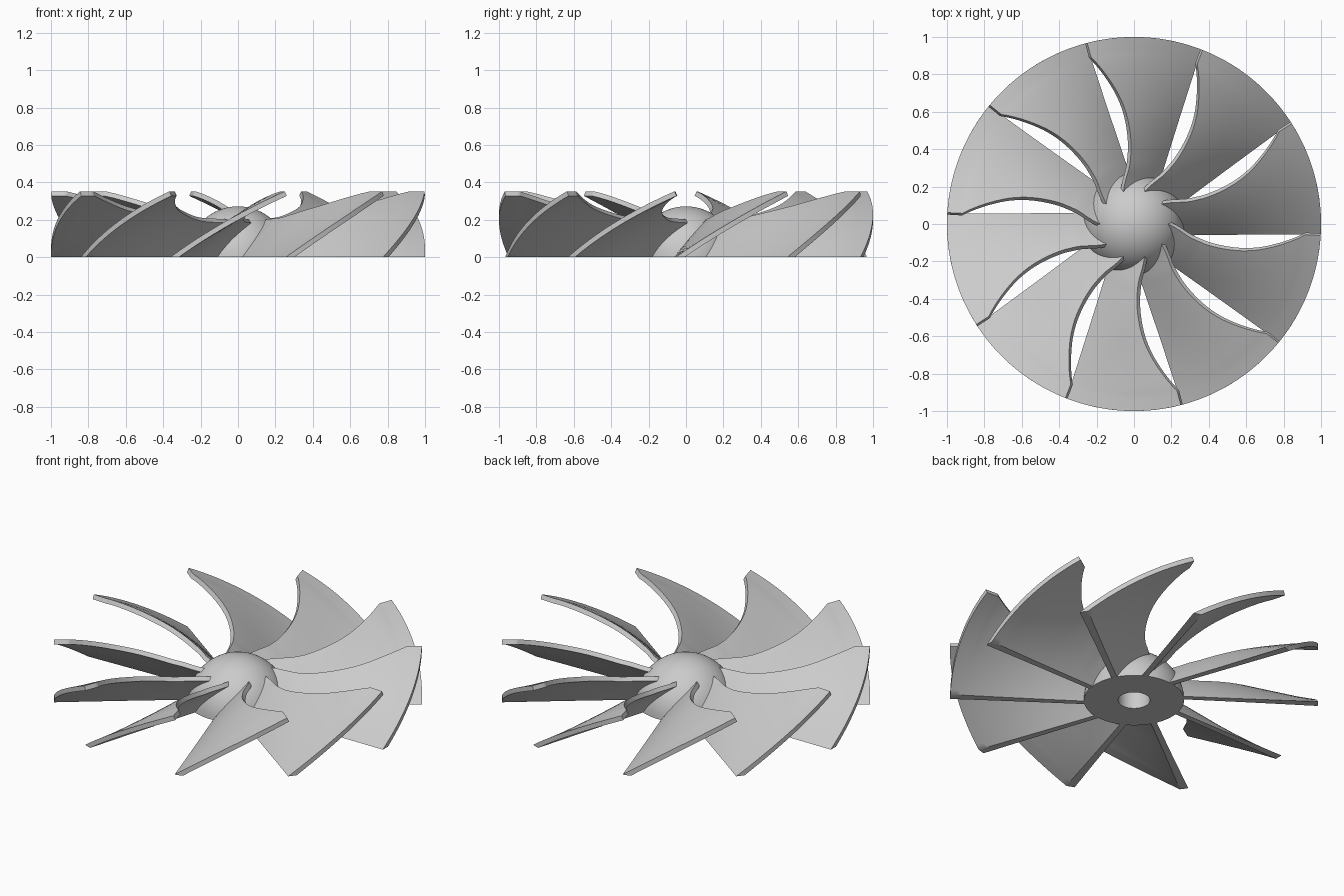
import bpy, bmesh, math
from mathutils import Vector

cube = bpy.data.objects.get("Cube")
if cube:
    bpy.data.objects.remove(cube, do_unlink=True)

BLADES = 10
HUB_R, BORE_R, BORE_DEPTH = 0.272, 0.087, 0.16
THICK = 0.027

grey = bpy.data.materials.new("plain grey")
grey.use_nodes = True
colour = (0.6, 0.6, 0.6, 1)
grey.diffuse_color = colour
grey.node_tree.nodes["Principled BSDF"].inputs["Base Color"].default_value = colour


def make_object(name, bm, angle):
    bmesh.ops.recalc_face_normals(bm, faces=bm.faces)
    mesh = bpy.data.meshes.new(name)
    bm.to_mesh(mesh)
    bm.free()
    mesh.materials.append(grey)
    obj = bpy.data.objects.new(name, mesh)
    bpy.context.collection.objects.link(obj)
    bpy.ops.object.select_all(action='DESELECT')
    obj.select_set(True)
    bpy.context.view_layer.objects.active = obj
    bpy.ops.object.shade_smooth_by_angle(angle=math.radians(angle))
    return obj


# Hub: hemisphere with a blind bore in its flat underside, spun from a profile
bm = bmesh.new()
profile = [(0, BORE_DEPTH), (BORE_R, BORE_DEPTH), (BORE_R, 0)]
profile += [(HUB_R * math.cos(a), HUB_R * math.sin(a))
            for a in (math.pi / 2 * i / 16 for i in range(17))]
verts = [bm.verts.new((x, 0, z)) for x, z in profile]
edges = [bm.edges.new(pair) for pair in zip(verts, verts[1:])]
bmesh.ops.spin(bm, geom=verts + edges, cent=(0, 0, 0), axis=(0, 0, 1),
               angle=math.tau, steps=64, use_duplicate=False)
bmesh.ops.remove_doubles(bm, verts=bm.verts, dist=0.0005)
make_object("hub", bm, 35)

# Upper edge of a blade: radius, sweep in degrees, height
EDGE = [(0.15, 48, 0.19), (0.2, 39, 0.193), (0.29, 28.5, 0.197), (0.37, 25, 0.202),
        (0.45, 24.2, 0.216), (0.56, 25.2, 0.24), (0.667, 27.5, 0.266),
        (0.78, 31, 0.3), (0.87, 34, 0.327), (0.92, 35.8, 0.34), (1.0, 35.8, 0.34)]
ROWS = 14


def blade_point(r, sweep, top, s):
    """Point on the middle surface; s runs from the lower to the upper edge."""
    low = (0.02 - 0.07 * (1 - r)) / r
    ang = low + (math.radians(sweep) - low) * s
    z = top * (s + 0.22 * s * (1 - s))
    return Vector((r * math.cos(ang), r * math.sin(ang), z))


def smooth_edge(steps=4):
    """Catmull-Rom refinement of the upper edge, kept straight at the tip."""
    pts = [Vector(p) for p in EDGE]
    out = []
    for i in range(len(pts) - 1):
        a, b = pts[i], pts[i + 1]
        before, after = pts[max(i - 1, 0)], pts[min(i + 2, len(pts) - 1)]
        if i >= len(pts) - 3:
            after = b
        if i == len(pts) - 2:
            before = a
        for k in range(steps):
            t = k / steps
            out.append(0.5 * (2 * a + (b - before) * t
                              + (2 * before - 5 * a + 4 * b - after) * t ** 2
                              + (3 * a - before - 3 * b + after) * t ** 3))
    return out + [pts[-1]]


# Blade: swept sheet given thickness, trimmed flat at the base
bm = bmesh.new()
sides = ([], [])
for r, sweep, top in smooth_edge():
    columns = ([], [])
    for j in range(-2, ROWS + 1):
        s = j / ROWS
        p = blade_point(r, sweep, top, s)
        along = blade_point(r, sweep, top, s + 0.01) - p
        radial = Vector((p.x, p.y, 0)).normalized()
        normal = radial.cross(along).normalized() * THICK / 2
        for col, sign in zip(columns, (1, -1)):
            q = p + normal * sign
            flat = Vector((q.x, q.y, 0)).normalized() * r
            col.append(bm.verts.new((flat.x, flat.y, q.z)))
    for side, col in zip(sides, columns):
        side.append(col)
front, back = sides
for side in sides:
    for c0, c1 in zip(side, side[1:]):
        for j in range(len(c0) - 1):
            bm.faces.new((c0[j], c0[j + 1], c1[j + 1], c1[j]))


def border(side):
    return side[0][:-1] + [c[-1] for c in side[:-1]] + side[-1][:0:-1] + [c[0] for c in side[:0:-1]]


fb, bb = border(front), border(back)
for i in range(len(fb)):
    k = (i + 1) % len(fb)
    bm.faces.new((fb[i], fb[k], bb[k], bb[i]))
cut = bmesh.ops.bisect_plane(bm, geom=bm.verts[:] + bm.edges[:] + bm.faces[:],
                             plane_co=(0, 0, 0.0005), plane_no=(0, 0, 1), clear_inner=True)
bmesh.ops.holes_fill(bm, edges=[e for e in bm.edges if e.is_boundary], sides=0)
first = make_object("blade_1", bm, 35)

# Ring of blades
for i in range(BLADES):
    blade = first
    if i:
        blade = first.copy()
        blade.name = f"blade_{i + 1}"
        bpy.context.collection.objects.link(blade)
    blade.rotation_euler.z = math.radians(-3 + 360 / BLADES * i)
